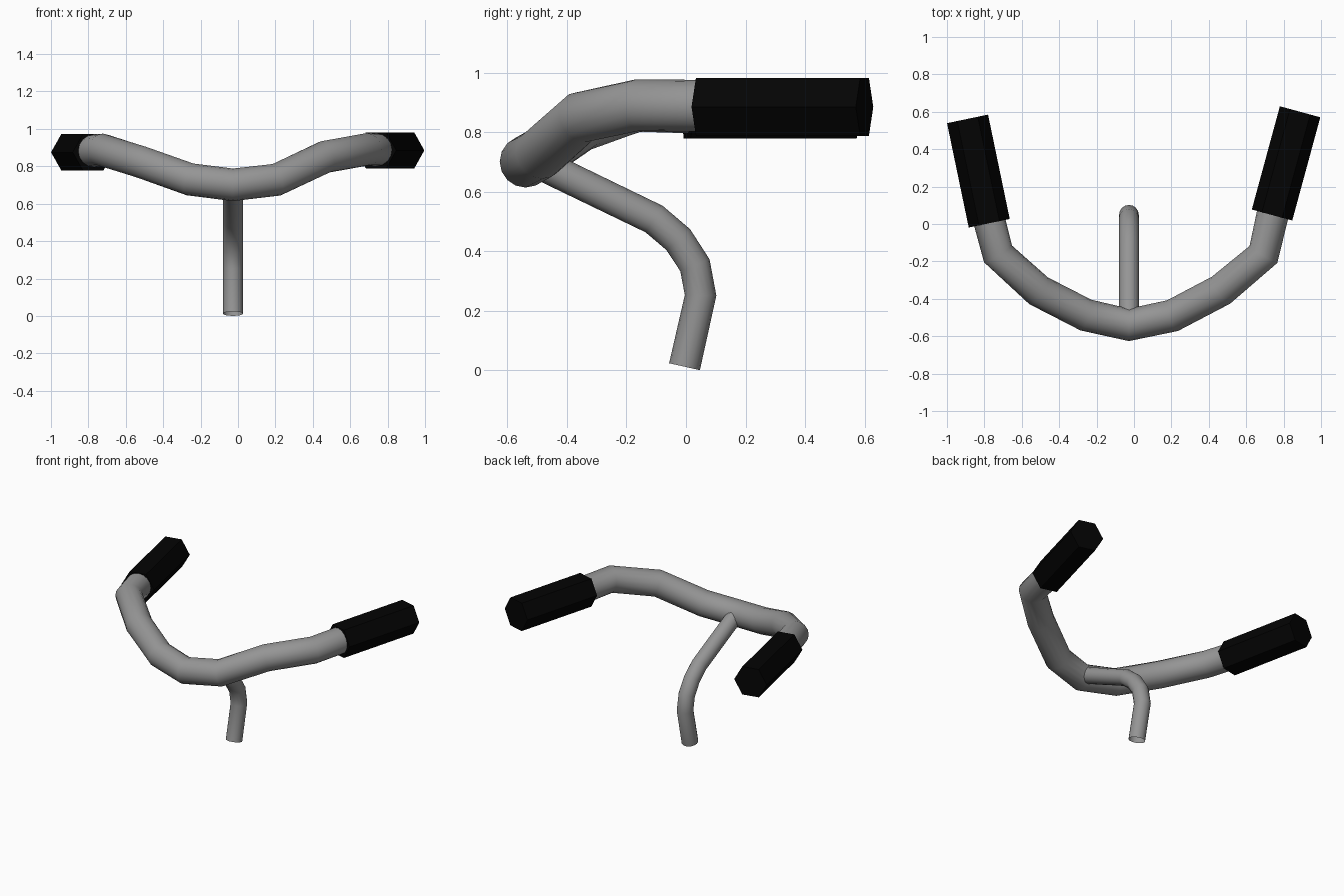
import bpy, bmesh, math
from mathutils import Vector

if "Cube" in bpy.data.objects:
    bpy.data.objects.remove(bpy.data.objects["Cube"])


def tube(name, path, radius, sides, hint, material, smooth=True, capped=True):
    """Sweep a regular polygon along a path."""
    pts = [Vector(p) for p in path]
    hint = Vector(hint)
    bm = bmesh.new()
    rings = []
    for i, p in enumerate(pts):
        before = (p - pts[i - 1]).normalized() if i > 0 else Vector()
        after = (pts[i + 1] - p).normalized() if i < len(pts) - 1 else Vector()
        along = (before + after).normalized()
        side = along.cross(hint).normalized()
        up = side.cross(along)
        angles = [2 * math.pi * k / sides for k in range(sides)]
        rings.append([bm.verts.new(p + radius * (side * math.cos(a) + up * math.sin(a)))
                      for a in angles])
    for r0, r1 in zip(rings, rings[1:]):
        for k in range(sides):
            n = (k + 1) % sides
            bm.faces.new((r0[k], r0[n], r1[n], r1[k]))
    if capped:
        bm.faces.new(rings[0])
        bm.faces.new(rings[-1])
    bmesh.ops.recalc_face_normals(bm, faces=bm.faces)
    mesh = bpy.data.meshes.new(name)
    bm.to_mesh(mesh)
    bm.free()
    obj = bpy.data.objects.new(name, mesh)
    bpy.context.collection.objects.link(obj)
    mesh.materials.append(material)
    if smooth:
        bpy.ops.object.select_all(action='DESELECT')
        obj.select_set(True)
        bpy.context.view_layer.objects.active = obj
        bpy.ops.object.shade_smooth_by_angle(angle=math.radians(60))


def make_material(name, value):
    mat = bpy.data.materials.new(name)
    mat.diffuse_color = (value, value, value, 1)
    mat.use_nodes = True
    mat.node_tree.nodes["Principled BSDF"].inputs["Base Color"].default_value = mat.diffuse_color
    return mat


metal = make_material("dark_metal", 0.3)
rubber = make_material("black_rubber", 0.001)

# Swept-back bar, its ends tucked into the grips
tube("handlebar", [
    (-0.80, 0.12, 0.88), (-0.727, -0.160, 0.888), (-0.51, -0.357, 0.820),
    (-0.257, -0.487, 0.730), (-0.027, -0.539, 0.701), (0.206, -0.490, 0.728),
    (0.465, -0.354, 0.850), (0.692, -0.163, 0.891), (0.757, 0.12, 0.888)],
    0.087, 16, (0, 0, 1), metal)

# Bent stem rising from the fork to the bar, open at the bottom
tube("stem", [
    (-0.027, -0.005, 0.012), (-0.027, 0.049, 0.252), (-0.027, 0.030, 0.353),
    (-0.027, -0.026, 0.439), (-0.027, -0.107, 0.508), (-0.027, -0.50, 0.698)],
    0.053, 16, (1, 0, 0), metal, capped=False)

# Hexagonal grips
for name, start, end in [
        ("left_grip", (-0.774, 0.004, 0.875), (-0.89, 0.562, 0.875)),
        ("right_grip", (0.738, 0.048, 0.885), (0.888, 0.60, 0.885))]:
    tube(name, [start, end], 0.112, 6, (0, 0, 1), rubber, smooth=False)
